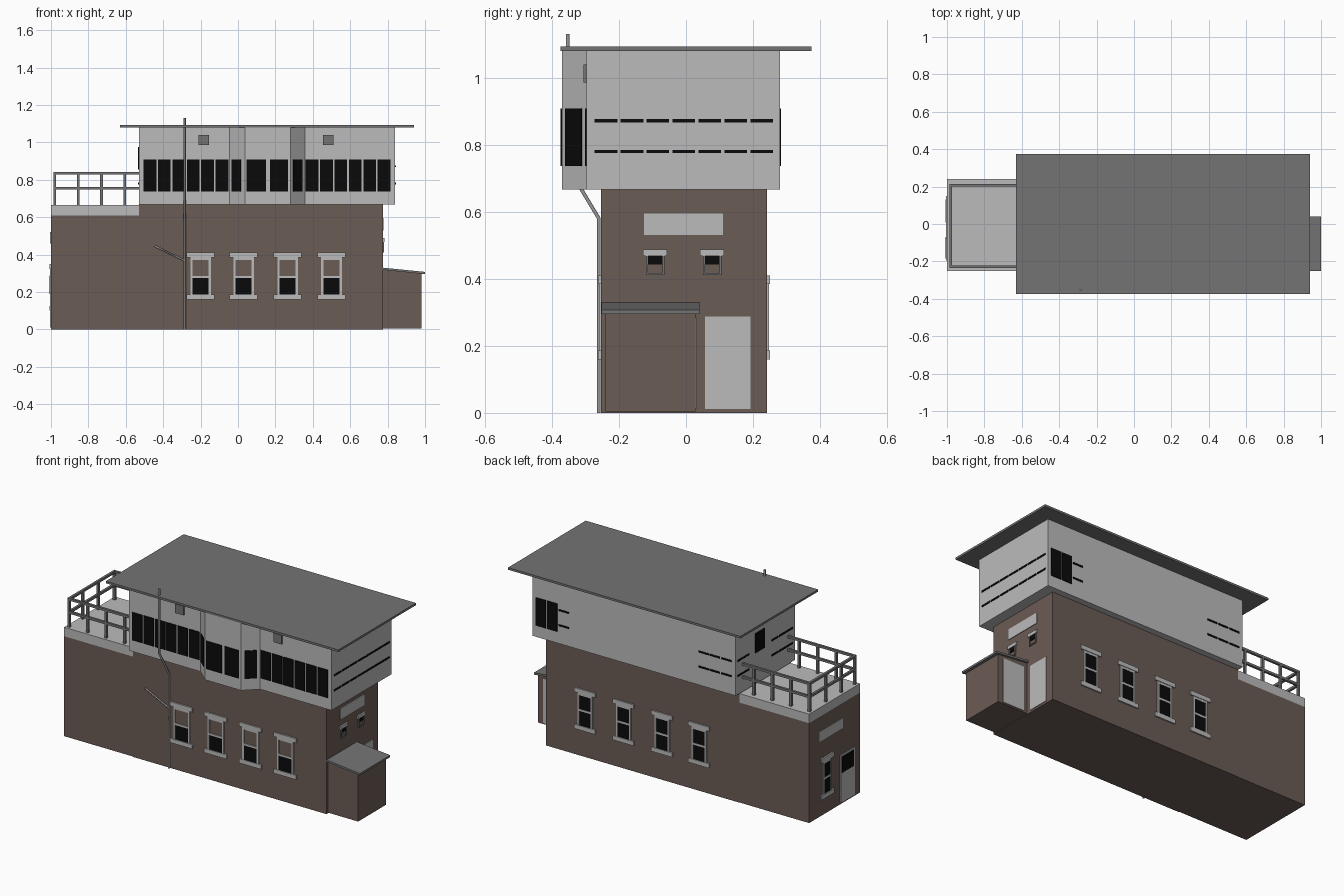
import bpy, bmesh
from mathutils import Vector

if "Cube" in bpy.data.objects:
    bpy.data.objects.remove(bpy.data.objects["Cube"])


def material(name, rgb):
    m = bpy.data.materials.new(name)
    m.diffuse_color = (*rgb, 1)
    m.use_nodes = True
    m.node_tree.nodes["Principled BSDF"].inputs["Base Color"].default_value = m.diffuse_color
    return m


BRICK = material("brown brick", (0.148, 0.107, 0.093))
LIGHT = material("light grey", (0.5, 0.5, 0.5))
DARK = material("dark grey", (0.175, 0.175, 0.175))
PIPE = material("pipe grey", (0.32, 0.32, 0.32))
BLACK = material("black glass", (0.003, 0.003, 0.003))


def prisms(name, mat, items):
    """One object made of extruded outlines: (list of xy points, z0, z1)."""
    bm = bmesh.new()
    for pts, z0, z1 in items:
        low = [bm.verts.new((x, y, z0)) for x, y in pts]
        top = [bm.verts.new((x, y, z1)) for x, y in pts]
        bm.faces.new(low[::-1])
        bm.faces.new(top)
        n = len(pts)
        for i in range(n):
            j = (i + 1) % n
            bm.faces.new((low[i], low[j], top[j], top[i]))
    bmesh.ops.recalc_face_normals(bm, faces=bm.faces)
    me = bpy.data.meshes.new(name)
    bm.to_mesh(me)
    bm.free()
    me.materials.append(mat)
    ob = bpy.data.objects.new(name, me)
    bpy.context.collection.objects.link(ob)
    return ob


def boxes(name, mat, items):
    """Boxes given as (x0, x1, y0, y1, z0, z1)."""
    return prisms(name, mat, [([(a, c), (b, c), (b, d), (a, d)], e, f)
                              for a, b, c, d, e, f in items])


def plate(wall, u0, u1, z0, z1, t=0.004):
    """Thin box on a wall: wall = (axis, position, outward sign)."""
    axis, p, s = wall
    a, b = sorted((p - s * 0.002, p + s * t))
    return (u0, u1, a, b, z0, z1) if axis == "y" else (a, b, u0, u1, z0, z1)


def tube(name, mat, points, r):
    cu = bpy.data.curves.new(name, "CURVE")
    cu.dimensions = "3D"
    cu.bevel_depth = r
    cu.bevel_resolution = 1
    cu.use_fill_caps = True
    sp = cu.splines.new("POLY")
    sp.points.add(len(points) - 1)
    for p, co in zip(sp.points, points):
        p.co = (*co, 1)
    cu.materials.append(mat)
    ob = bpy.data.objects.new(name, cu)
    bpy.context.collection.objects.link(ob)


# walls used for details
FRONT, BACK = ("y", -0.254, -1), ("y", 0.242, 1)
RIGHT, LEFT = ("x", 0.775, 1), ("x", -1.0, -1)
UP_FRONT, BAY, UP_BACK = ("y", -0.297, -1), ("y", -0.37, -1), ("y", 0.28, 1)
UP_RIGHT, UP_LEFT = ("x", 0.84, 1), ("x", -0.53, -1)

# brick ground floor and balcony slab
boxes("main_brick_body", BRICK, [(-0.53, 0.775, -0.254, 0.242, 0, 0.668)])
boxes("balcony_brick_body", BRICK, [(-1, -0.53, -0.25, 0.24, 0, 0.61)])
boxes("balcony_slab", LIGHT, [(-1, -0.53, -0.25, 0.24, 0.61, 0.665)])

# upper storey with projecting bay
A, B, C, D = (-0.045, -0.297), (0.037, -0.37), (0.28, -0.37), (0.357, -0.297)
prisms("upper_storey", LIGHT, [([(-0.53, -0.297), A, B, C, D, (0.84, -0.297),
                                 (0.84, 0.28), (-0.53, 0.28)], 0.667, 1.082)])
boxes("main_roof", DARK, [(-0.63, 0.94, -0.375, 0.375, 1.08, 1.093)])

# lean-to shed with sloped top
shed = boxes("shed_walls", BRICK, [(0.775, 0.98, -0.24, 0.028, 0.004, 0.318)])
shed_roof = boxes("shed_roof", DARK, [(0.775, 1.0, -0.252, 0.04, 0.318, 0.33)])
for ob in (shed, shed_roof):
    for v in ob.data.vertices:
        if v.co.x > 0.8 and v.co.z > 0.1:
            v.co.z -= (v.co.x - 0.775) * 0.1

# sash windows with lintel, sill and frame
frames, panes = [], []


def sash(wall, c, z0, both, h=0.25, w=0.075):
    z1 = z0 + h
    zm = z0 + h * 0.48
    i = w - 0.02
    frames.extend([
        plate(wall, c - w, c + w, z1 - 0.026, z1, 0.009),
        plate(wall, c - w, c + w, z0, z0 + 0.026, 0.009),
        plate(wall, c - i, c - i + 0.012, z0 + 0.026, z1 - 0.026, 0.006),
        plate(wall, c + i - 0.012, c + i, z0 + 0.026, z1 - 0.026, 0.006),
        plate(wall, c - i, c + i, zm - 0.006, zm + 0.006, 0.0055),
        plate(wall, c - i, c + i, z1 - 0.04, z1 - 0.026, 0.0055)])
    panes.append(plate(wall, c - i + 0.006, c + i - 0.006,
                       z0 + 0.026, z1 - 0.03 if both else zm))


for c in (-0.2, 0.03, 0.265, 0.5):
    sash(FRONT, c, 0.16, False)
for c in (-0.26, -0.01, 0.25, 0.51):
    sash(BACK, c, 0.16, True, w=0.07)
sash(LEFT, 0.07, 0.10, True, w=0.062)

# small windows on the right wall
small = []
for c in (-0.092, 0.078):
    frames.append(plate(RIGHT, c - 0.036, c + 0.036, 0.468, 0.488, 0.009))
    panes.append(plate(RIGHT, c - 0.025, c + 0.025, 0.442, 0.47))
    small += [plate(RIGHT, c - 0.028, c - 0.022, 0.415, 0.468, 0.006),
              plate(RIGHT, c + 0.022, c + 0.028, 0.415, 0.468, 0.006),
              plate(RIGHT, c - 0.028, c + 0.028, 0.412, 0.418, 0.006)]
boxes("window_frames", LIGHT, frames)
boxes("small_window_frames", DARK, small)

# blank panels and doors
boxes("wall_panels", LIGHT, [plate(RIGHT, -0.125, 0.11, 0.53, 0.595),
                             plate(LEFT, -0.08, 0.15, 0.46, 0.52)])
boxes("doors", LIGHT, [plate(RIGHT, 0.057, 0.192, 0.012, 0.287),
                       plate(LEFT, -0.195, -0.06, 0.01, 0.3),
                       plate(("y", 0.028, 1), 0.80, 0.945, 0.012, 0.285)])
panes.append(plate(LEFT, -0.185, -0.07, 0.19, 0.288, 0.007))
boxes("ground_floor_glass", BLACK, panes)

# upper storey window strip
P, W, Z0, Z1 = 0.077, 0.068, 0.737, 0.908
strip = [plate(UP_FRONT, s + P * i, s + P * i + W, Z0, Z1)
         for s in (-0.505, 0.362) for i in range(6)]
strip += [plate(BAY, 0.045, 0.15, Z0, Z1), plate(BAY, 0.17, 0.267, Z0, Z1)]
strip += [plate(UP_BACK, x, x + W, Z0, Z1) for x in (0.75, 0.673)]
strip.append(plate(UP_LEFT, 0.0, 0.09, 0.855, 0.975))
boxes("upper_windows", BLACK, strip)


def angled(p, q, t0, t1):
    p, q = Vector(p), Vector(q)
    d = q - p
    n = Vector((d.y, -d.x)).normalized() * 0.004
    a, b = p + d * t0, p + d * t1
    return ([a, b, b + n, a + n], Z0, Z1)


prisms("bay_side_windows", BLACK, [angled(A, B, 0.15, 0.75), angled(C, D, 0.17, 0.82)])

# thin glazing slots on side and back walls
slots = []
for z in (0.775, 0.867):
    slots += [plate(UP_RIGHT, -0.273 + 0.0775 * i, -0.273 + 0.0775 * i + W, z, z + 0.01)
              for i in range(7)]
    slots += [plate(UP_BACK, x, x + W, z, z + 0.01) for x in (0.596, -0.35, -0.427, -0.504)]
    slots += [plate(UP_LEFT, y, y + w, z, z + 0.01)
              for y, w in ((0.15, 0.05), (0.21, 0.05), (-0.13, 0.06), (-0.2, 0.06), (-0.27, 0.06))]
boxes("glazing_slots", BLACK, slots)

# square vents on the front
boxes("front_vents", DARK, [plate(UP_FRONT, x, x + 0.055, 0.985, 1.04, 0.0095)
                            for x in (-0.21, 0.455)])

# balcony railing
R = 0.007
rails = []
for z in (0.755, 0.835):
    rails += [(-0.987, -0.53, y - R, y + R, z - R, z + R) for y in (-0.228, 0.208)]
    rails.append((-0.987, -0.973, -0.228, 0.208, z - R, z + R))
posts = [(x, y) for x in (-0.98, -0.855, -0.73, -0.605) for y in (-0.228, 0.208)]
posts += [(-0.98, -0.1), (-0.98, 0.05)]
rails += [(x - R, x + R, y - R, y + R, 0.66, 0.835) for x, y in posts]
boxes("balcony_railing", DARK, rails)

# drain pipe with side branch
tube("drain_pipe", PIPE, [(-0.285, -0.26, 0), (-0.285, -0.26, 0.58),
                          (-0.285, -0.353, 0.735), (-0.285, -0.353, 1.13)], 0.0065)
tube("pipe_branch", PIPE, [(-0.285, -0.26, 0.367), (-0.445, -0.26, 0.445)], 0.005)
